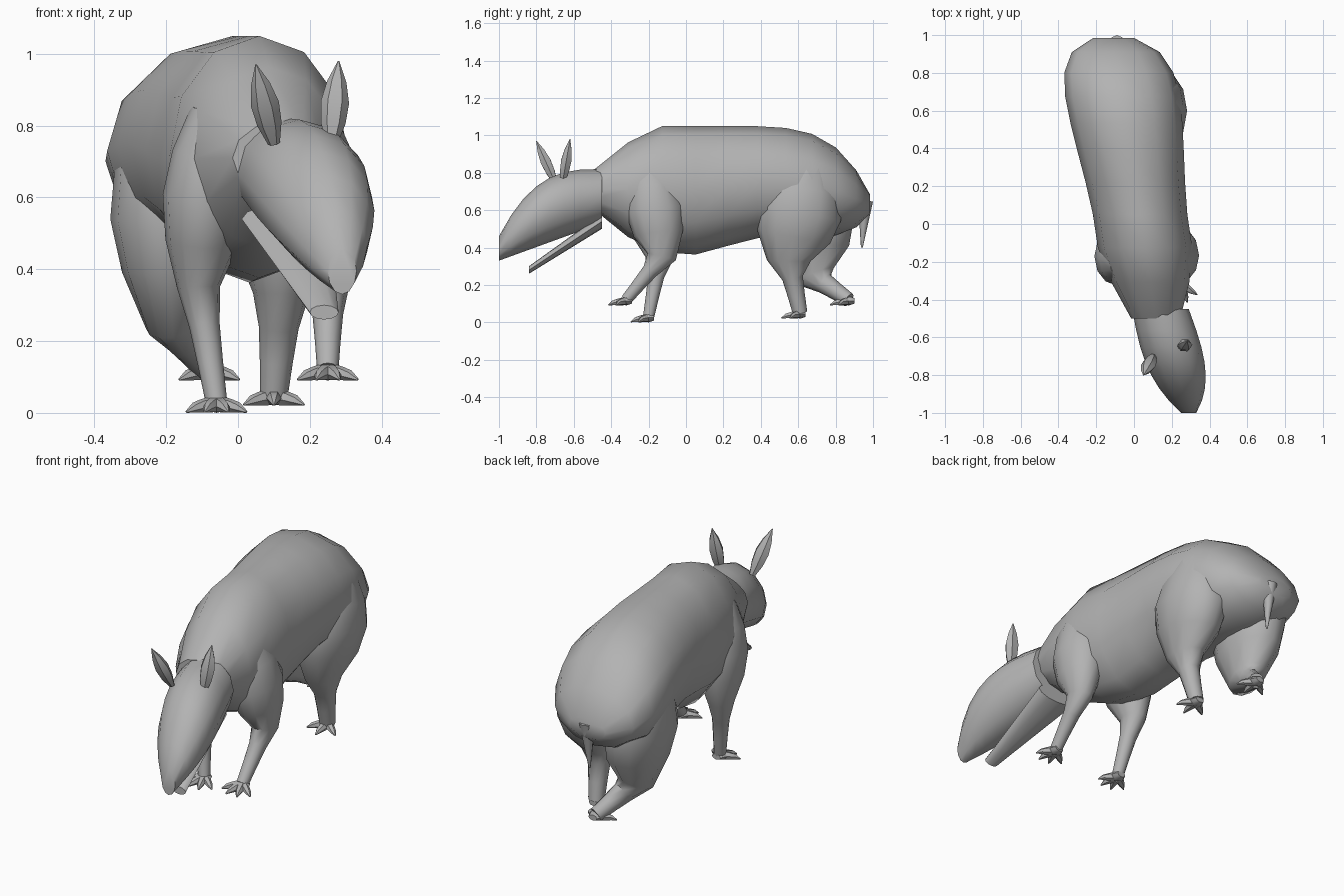
import bpy, bmesh, math
from mathutils import Vector

cube = bpy.data.objects.get("Cube")
if cube:
    bpy.data.objects.remove(cube, do_unlink=True)

COLOUR = (.45, .45, .45, 1)
grey = bpy.data.materials.new("hide_grey")
grey.use_nodes = True
grey.diffuse_color = COLOUR
grey.node_tree.nodes["Principled BSDF"].inputs["Base Color"].default_value = COLOUR


def steps(count):
    """Even fractions from zero to one."""
    return [i / (count - 1) for i in range(count)]


def sweep(name, stations, sides=12, axis=None):
    """Skin a closed tube through stations of (centre, half width, half depth)."""
    bm = bmesh.new()
    centres = [centre for centre, width, depth in stations]
    last = len(centres) - 1
    rings = []
    for i, (centre, width, depth) in enumerate(stations):
        along = axis or (centres[min(i + 1, last)] - centres[max(i - 1, 0)]).normalized()
        across = (Vector((1, 0, 0)) - along * along.x).normalized()
        deep = along.cross(across)
        ring = []
        for k in range(sides):
            turn = math.tau * k / sides
            offset = across * width * math.cos(turn) + deep * depth * math.sin(turn)
            ring.append(bm.verts.new(centre + offset))
        rings.append(ring)
    for a, b in zip(rings, rings[1:]):
        for k in range(sides):
            bm.faces.new((a[k - 1], a[k], b[k], b[k - 1]))
    bm.faces.new(rings[0])
    bm.faces.new(rings[-1])
    bmesh.ops.recalc_face_normals(bm, faces=bm.faces)
    mesh = bpy.data.meshes.new(name)
    bm.to_mesh(mesh)
    bm.free()
    mesh.materials.append(grey)
    obj = bpy.data.objects.new(name, mesh)
    bpy.context.collection.objects.link(obj)
    bpy.ops.object.select_all(action="DESELECT")
    obj.select_set(True)
    bpy.context.view_layer.objects.active = obj
    bpy.ops.object.shade_smooth_by_angle(angle=math.radians(50))


def hull(name, start, end, count, easing, rule):
    """Upright sections along y; the rule gives centre x, half width, top and bottom."""
    stations = []
    for f in steps(count):
        f = f ** easing
        y = start + (end - start) * f
        x, width, top, bottom = rule(y, f)
        stations.append((Vector((x, y, (top + bottom) / 2)), width, (top - bottom) / 2))
    sweep(name, stations, axis=Vector((0, 1, 0)))


def body_section(y, f):
    rump = max((y - .1) / .9, 0)
    neck = max(-.2 - y, 0)
    width = (.25 + .1 * rump - .4 * neck) * math.sqrt(1 - rump ** 6)
    top = 1.05 - .4 * rump ** 5 - .8 * neck
    belly = .36 + (y * y if y < .3 else .09) + .15 * rump ** 9
    return .04 - .15 * y, width, top, belly


def head_section(y, f):
    width = (.15 + .05 * f) * (1 - .8 * f ** 3)
    return .14 + .15 * f, width, .82 - .36 * f ** 3, .53 - .2 * f


def jaw_section(y, f):
    return .13 + .11 * f, .12 - .08 * f, .58 - .28 * f, .5 - .24 * f


def foot(name, ankle, toes):
    """A low pad with tapering toes fanned forward."""
    sole = ankle - Vector((0, 0, .03))
    pad = []
    for f in (-1, 0, 1):
        pad.append((sole + Vector((0, -.03 * f, .025)), .04 - .015 * abs(f), .025 - .01 * abs(f)))
    sweep(name + "_pad", pad, sides=8)
    for i, f in enumerate(steps(toes)):
        turn = 2 * f - 1
        toe = []
        for r in steps(4):
            thick = .02 * math.sqrt(1 - r) + .003
            reach = .02 + .08 * r
            toe.append((sole + Vector((math.sin(turn) * reach, -math.cos(turn) * reach, thick)), thick, thick))
        sweep(f"{name}_toe_{i + 1}", toe, sides=6)


def leg(name, top, joint, ankle, size, bulk, toes):
    """A muscular upper part swelling in the middle, then a thin tapering shank."""
    top, joint, ankle = Vector(top), Vector(joint), Vector(ankle)
    stations = []
    for f in steps(5):
        width = size * (.6 + .6 * math.sin(math.pi * f))
        stations.append((top.lerp(joint, f), width, width * bulk))
    for f in steps(4)[1:]:
        width = size * (.6 - .3 * math.sqrt(f))
        stations.append((joint.lerp(ankle, f), width, width))
    sweep(name + "_leg", stations)
    foot(name + "_foot", ankle, toes)


def ear(name, base, tip):
    """A leaf shape, widest in the middle."""
    base, tip = Vector(base), Vector(tip)
    stations = []
    for f in steps(5):
        width = .002 + .015 * (1 - f) + .03 * math.sin(math.pi * f)
        stations.append((base.lerp(tip, f), width, width * .8))
    sweep(name, stations, sides=6)


# Body, and the head turned aside with its long drooping snout and open jaw
hull("body", .985, -.5, 11, 1.3, body_section)
hull("head", -.45, -1, 8, .8, head_section)
hull("lower_jaw", -.45, -.84, 5, 1, jaw_section)

# Ears
ear("right_ear", (.1, -.7, .75), (.05, -.8, .97))
ear("left_ear", (.26, -.66, .75), (.28, -.62, .98))

# Legs in mid stride
leg("left_front", (.2, -.2, .85), (.25, -.13, .35), (.25, -.32, .12), .1, 1.3, 4)
leg("right_front", (-.07, -.2, .85), (-.11, -.14, .35), (-.06, -.2, .03), .1, 1.3, 4)
leg("left_hind", (.13, .65, .85), (.12, .55, .33), (.1, .61, .05), .13, 1.5, 3)
leg("right_hind", (-.22, .65, .85), (-.18, .68, .25), (-.08, .87, .12), .13, 1.5, 3)

# Short hanging tail
tail = []
for f in steps(4):
    thick = .035 * (1 - f) + .005
    tail.append((Vector((-.09, .96 - .02 * f, .65 - .25 * f)), thick, thick))
sweep("tail", tail, sides=8)
